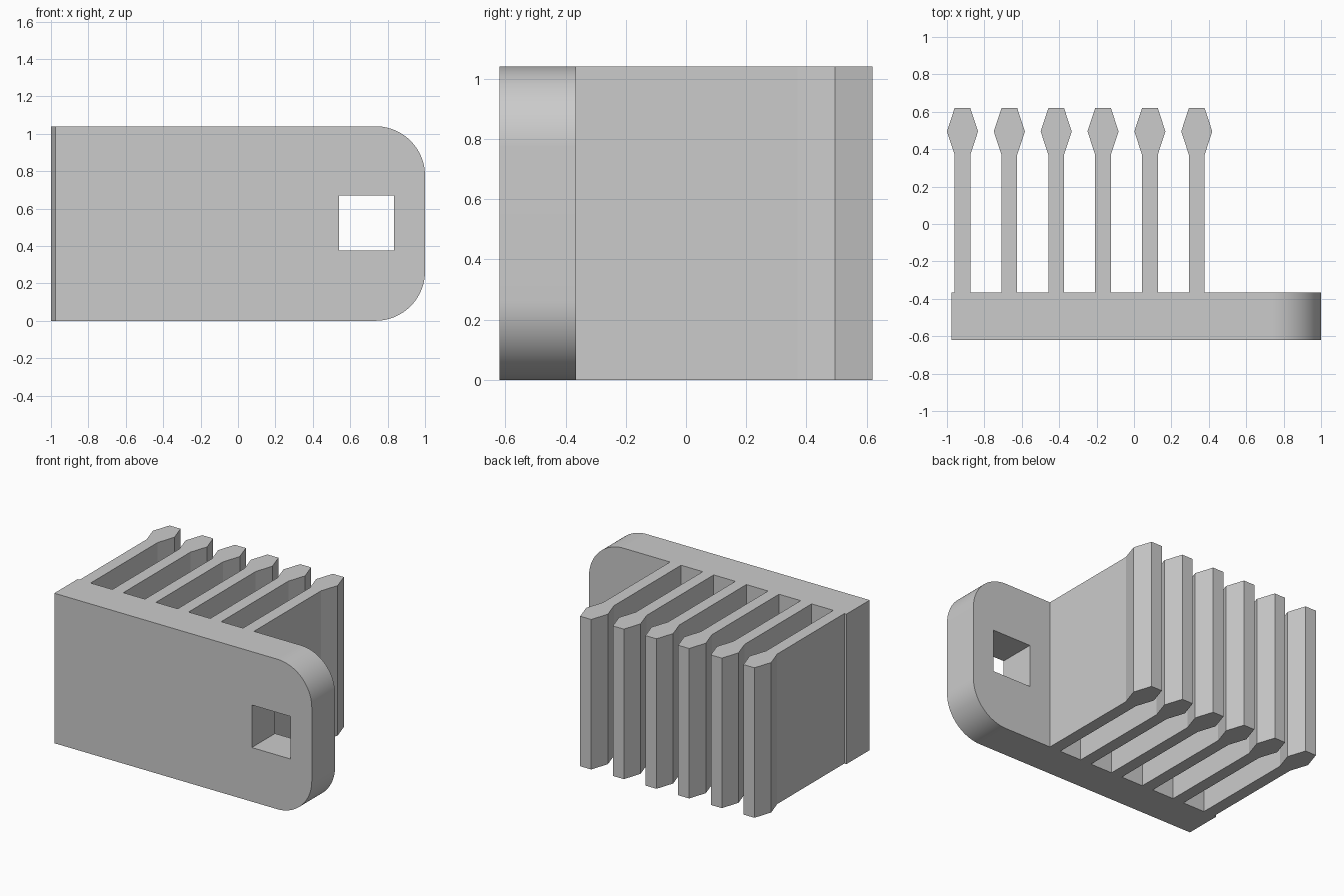
import bpy, bmesh
from math import sin, cos, pi, radians
from mathutils import Vector

default = bpy.data.objects.get("Cube")
if default:
    bpy.data.objects.remove(default, do_unlink=True)

HEIGHT = 1.04
FRONT, SEAM, BACK = -0.62, -0.365, 0.62

grey = bpy.data.materials.new("light grey")
grey.use_nodes = True
colour = (0.6, 0.6, 0.6, 1)
grey.diffuse_color = colour
grey.node_tree.nodes["Principled BSDF"].inputs["Base Color"].default_value = colour


def prism(name, outline, direction):
    """Extrude a closed 3D outline along a direction."""
    bm = bmesh.new()
    face = bm.faces.new([bm.verts.new(p) for p in outline])
    grown = bmesh.ops.extrude_face_region(bm, geom=[face], use_keep_orig=True)
    moved = [g for g in grown["geom"] if isinstance(g, bmesh.types.BMVert)]
    bmesh.ops.translate(bm, verts=moved, vec=Vector(direction))
    bmesh.ops.recalc_face_normals(bm, faces=bm.faces)
    mesh = bpy.data.meshes.new(name)
    bm.to_mesh(mesh)
    bm.free()
    mesh.materials.append(grey)
    obj = bpy.data.objects.new(name, mesh)
    bpy.context.collection.objects.link(obj)
    return obj


# Mounting plate with two rounded corners on its left end
LEFT, RIGHT, RADIUS, STEPS = 1.0, -0.975, 0.265, 24
outline = [(RIGHT, FRONT, HEIGHT), (RIGHT, FRONT, 0)]
for start, z in ((-pi / 2, RADIUS), (0, HEIGHT - RADIUS)):
    for i in range(STEPS + 1):
        a = start + i * pi / 2 / STEPS
        outline.append((LEFT - RADIUS + RADIUS * cos(a), FRONT, z + RADIUS * sin(a)))
plate = prism("mounting_plate", outline, (0, SEAM - FRONT, 0))

# Square through hole
x0, x1, z0, z1 = 0.54, 0.835, 0.375, 0.67
hole = [(x0, -1, z0), (x1, -1, z0), (x1, -1, z1), (x0, -1, z1)]
cutter = prism("hole_cutter", hole, (0, 1, 0))
cutter.hide_render = True
cut = plate.modifiers.new("square_hole", "BOOLEAN")
cut.operation = "DIFFERENCE"
cut.solver = "EXACT"
cut.object = cutter
bpy.ops.object.select_all(action="DESELECT")
bpy.context.view_layer.objects.active = plate
plate.select_set(True)
bpy.ops.object.modifier_apply(modifier=cut.name)
bpy.data.objects.remove(cutter, do_unlink=True)
bpy.ops.object.shade_smooth_by_angle(angle=radians(30))

# Row of fins with faceted, swollen tips
half_profile = [(0.042, SEAM), (0.042, 0.37), (0.083, 0.495), (0.042, BACK)]
for n in range(6):
    x = -0.917 + 0.2505 * n
    side = [(x + w, y, 0) for w, y in half_profile]
    mirrored = [(x - w, y, 0) for w, y in reversed(half_profile)]
    prism(f"fin_{n + 1}", side + mirrored, (0, 0, HEIGHT))
